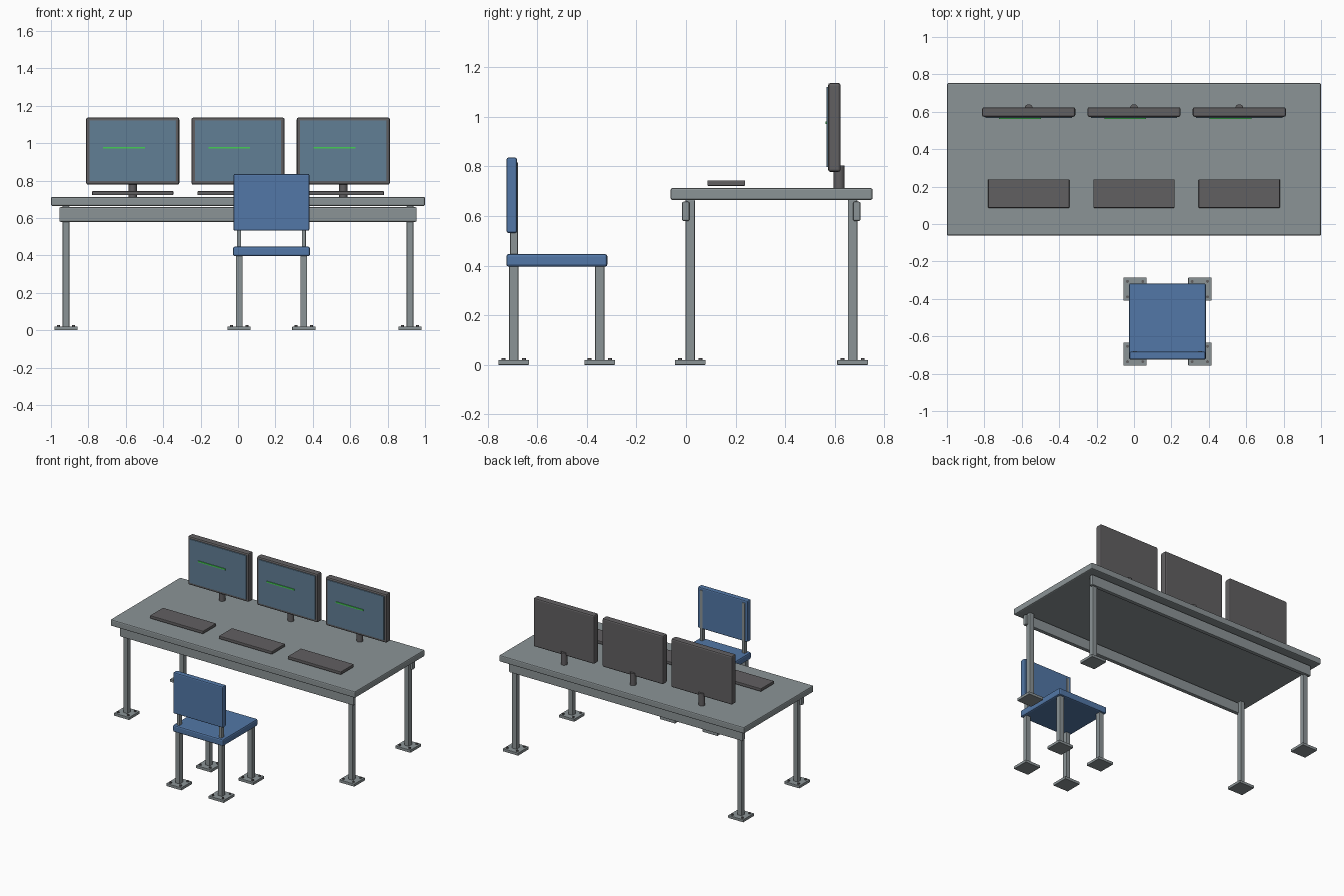
import bpy
from math import radians

cube = bpy.data.objects.get("Cube")
if cube:
    bpy.data.objects.remove(cube, do_unlink=True)


def material(name, rgb):
    m = bpy.data.materials.new(name)
    m.use_nodes = True
    m.diffuse_color = (*rgb, 1)
    m.node_tree.nodes["Principled BSDF"].inputs["Base Color"].default_value = (*rgb, 1)
    return m


STEEL = material("grey steel", (0.26, 0.295, 0.305))
BLUE = material("blue fabric", (0.085, 0.185, 0.385))
DARK = material("dark plastic", (0.12, 0.115, 0.12))
SCREEN = material("screen blue", (0.12, 0.21, 0.30))
GREEN = material("screen green", (0.06, 0.61, 0.09))


def finish(name, mat, bevel):
    ob = bpy.context.object
    ob.name = name
    ob.data.materials.append(mat)
    if bevel:
        mod = ob.modifiers.new("rounded edges", "BEVEL")
        mod.width = bevel
        mod.segments = 2
        mod.limit_method = "ANGLE"
    return ob


def box(name, xs, ys, zs, mat, bevel=0.0):
    """Box given by its (low, high) extent on each axis."""
    spans = (xs, ys, zs)
    bpy.ops.mesh.primitive_cube_add(size=1, location=[(a + b) / 2 for a, b in spans])
    ob = bpy.context.object
    ob.scale = [b - a for a, b in spans]
    bpy.ops.object.transform_apply(location=False, rotation=False, scale=True)
    return finish(name, mat, bevel)


def around(c, half):
    return (c - half, c + half)


def cylinder(name, x, y, zs, r, mat, sides):
    bpy.ops.mesh.primitive_cylinder_add(vertices=sides, radius=r, depth=zs[1] - zs[0],
                                        location=(x, y, sum(zs) / 2))
    ob = finish(name, mat, 0)
    bpy.ops.object.shade_smooth_by_angle(angle=radians(40))
    return ob


def leg(name, x, y, top):
    """Square leg on a bolted foot plate."""
    box(name, around(x, 0.018), around(y, 0.019), (0.01, top), STEEL, 0.004)
    box(name + "_foot_plate", around(x, 0.062), around(y, 0.062), (0, 0.02), STEEL, 0.002)
    for dx in (-0.041, 0.041):
        for dy in (-0.041, 0.041):
            cylinder(name + "_bolt", x + dx, y + dy, (0.018, 0.028), 0.008, DARK, 12)


# Table
box("table_top", (-1, 1), (-0.062, 0.753), (0.665, 0.713), STEEL, 0.008)
box("front_rail", (-0.955, 0.955), (-0.016, 0.014), (0.58, 0.658), STEEL, 0.006)
box("rear_rail", (-0.955, 0.955), (0.674, 0.704), (0.58, 0.658), STEEL, 0.006)
for side, x in (("right", -0.92), ("left", 0.92)):
    leg("front_" + side + "_table_leg", x, 0.017, 0.666)
    leg("rear_" + side + "_table_leg", x, 0.672, 0.666)

# Chair, with its backrest towards the front
box("chair_seat", (-0.027, 0.385), (-0.725, -0.317), (0.396, 0.447), BLUE, 0.01)
box("chair_back", (-0.024, 0.382), (-0.724, -0.682), (0.532, 0.836), BLUE, 0.008)
for side, x in (("right", 0.006), ("left", 0.352)):
    leg("front_" + side + "_chair_leg", x, -0.695, 0.4)
    leg("rear_" + side + "_chair_leg", x, -0.348, 0.4)
    box(side + "_back_post", around(x, 0.011), (-0.709, -0.678), (0.44, 0.817), STEEL, 0.003)

# Three workstations
for place, x in (("right", -0.563), ("middle", 0), ("left", 0.563)):
    box(place + "_monitor", around(x, 0.249), (0.573, 0.624), (0.778, 1.137), DARK, 0.01)
    box(place + "_screen", around(x, 0.231), (0.567, 0.576), (0.797, 1.121), SCREEN, 0.002)
    box(place + "_screen_line", (x - 0.159, x + 0.065), (0.562, 0.568), (0.971, 0.981), GREEN)
    cylinder(place + "_monitor_stand", x, 0.618, (0.71, 0.804), 0.022, DARK, 24)
    box(place + "_keyboard", around(x, 0.217), (0.086, 0.239), (0.722, 0.744), DARK, 0.004)
